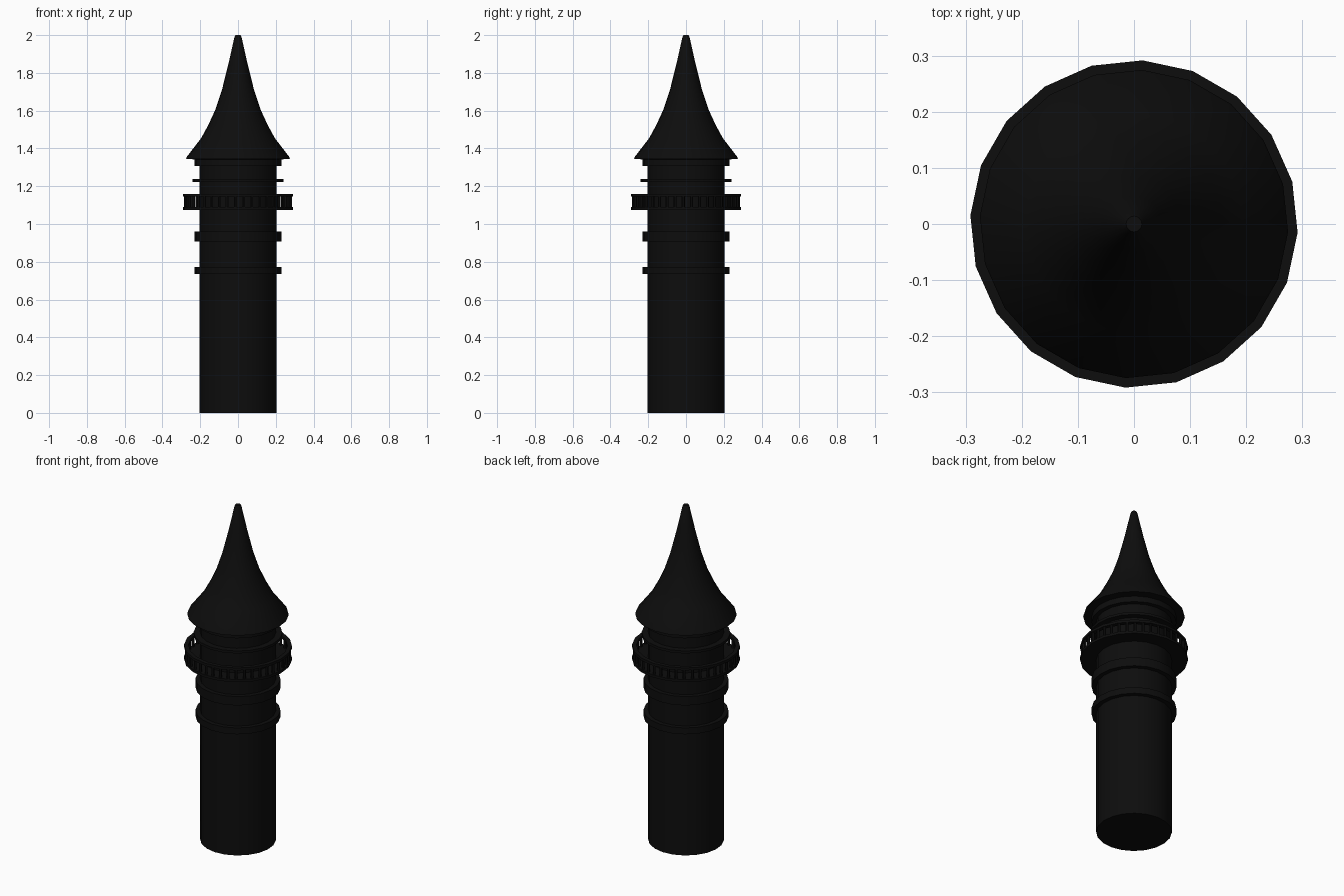
import bpy
import bmesh
from math import cos, sin, radians, tau

if "Cube" in bpy.data.objects:
    bpy.data.objects.remove(bpy.data.objects["Cube"], do_unlink=True)

SIDES = 20
TURN = radians(-3)

black = bpy.data.materials.new("black")
black.use_nodes = True
colour = (0.004, 0.004, 0.004, 1)
black.diffuse_color = colour
black.node_tree.nodes["Principled BSDF"].inputs["Base Color"].default_value = colour


def finish(bm, name):
    bmesh.ops.recalc_face_normals(bm, faces=bm.faces)
    mesh = bpy.data.meshes.new(name)
    bm.to_mesh(mesh)
    bm.free()
    mesh.materials.append(black)
    obj = bpy.data.objects.new(name, mesh)
    bpy.context.collection.objects.link(obj)
    bpy.ops.object.select_all(action="DESELECT")
    obj.select_set(True)
    bpy.context.view_layer.objects.active = obj
    bpy.ops.object.shade_smooth_by_angle(angle=radians(30))
    return obj


def lathe(name, profile, closed=False):
    """Turn (radius, height) points; cap the ends, or join them for a ring."""
    bm = bmesh.new()
    rings = [[bm.verts.new((r * cos(TURN + tau * i / SIDES),
                            r * sin(TURN + tau * i / SIDES), z))
              for i in range(SIDES)] for r, z in profile]
    pairs = list(zip(rings, rings[1:]))
    if closed:
        pairs.append((rings[-1], rings[0]))
    else:
        bm.faces.new(rings[0])
        bm.faces.new(rings[-1])
    for a, b in pairs:
        for i in range(SIDES):
            j = (i + 1) % SIDES
            bm.faces.new((a[i], a[j], b[j], b[i]))
    return finish(bm, name)


def band(name, inner, outer, low, high):
    return lathe(name, [(inner, low), (outer, low), (outer, high), (inner, high)], True)


# Shaft and its trim bands
lathe("tower_shaft", [(0.205, 0), (0.205, 1.35)])
band("lower_band", 0.2, 0.23, 0.735, 0.773)
band("middle_band", 0.2, 0.23, 0.907, 0.96)
band("thin_band", 0.2, 0.24, 1.222, 1.237)
band("eave_band", 0.2, 0.23, 1.308, 1.345)

# Balcony: floor, handrail and balusters
band("balcony_floor", 0.2, 0.292, 1.075, 1.09)
band("balcony_rail", 0.268, 0.292, 1.145, 1.16)
bm = bmesh.new()
for i in range(2 * SIDES):
    a = TURN + tau * i / (2 * SIDES)
    made = bmesh.ops.create_cone(bm, cap_ends=True, segments=6, radius1=0.008,
                                 radius2=0.008, depth=0.06)
    bmesh.ops.translate(bm, verts=made["verts"],
                        vec=(0.279 * cos(a), 0.279 * sin(a), 1.118))
finish(bm, "balusters")

# Flared spire roof
lathe("spire_roof", [(0.2, 1.34), (0.275, 1.345), (0.272, 1.355), (0.195, 1.455),
                     (0.157, 1.525), (0.12, 1.605), (0.085, 1.71),
                     (0.05, 1.85), (0.019, 1.99), (0.014, 2.0)])
